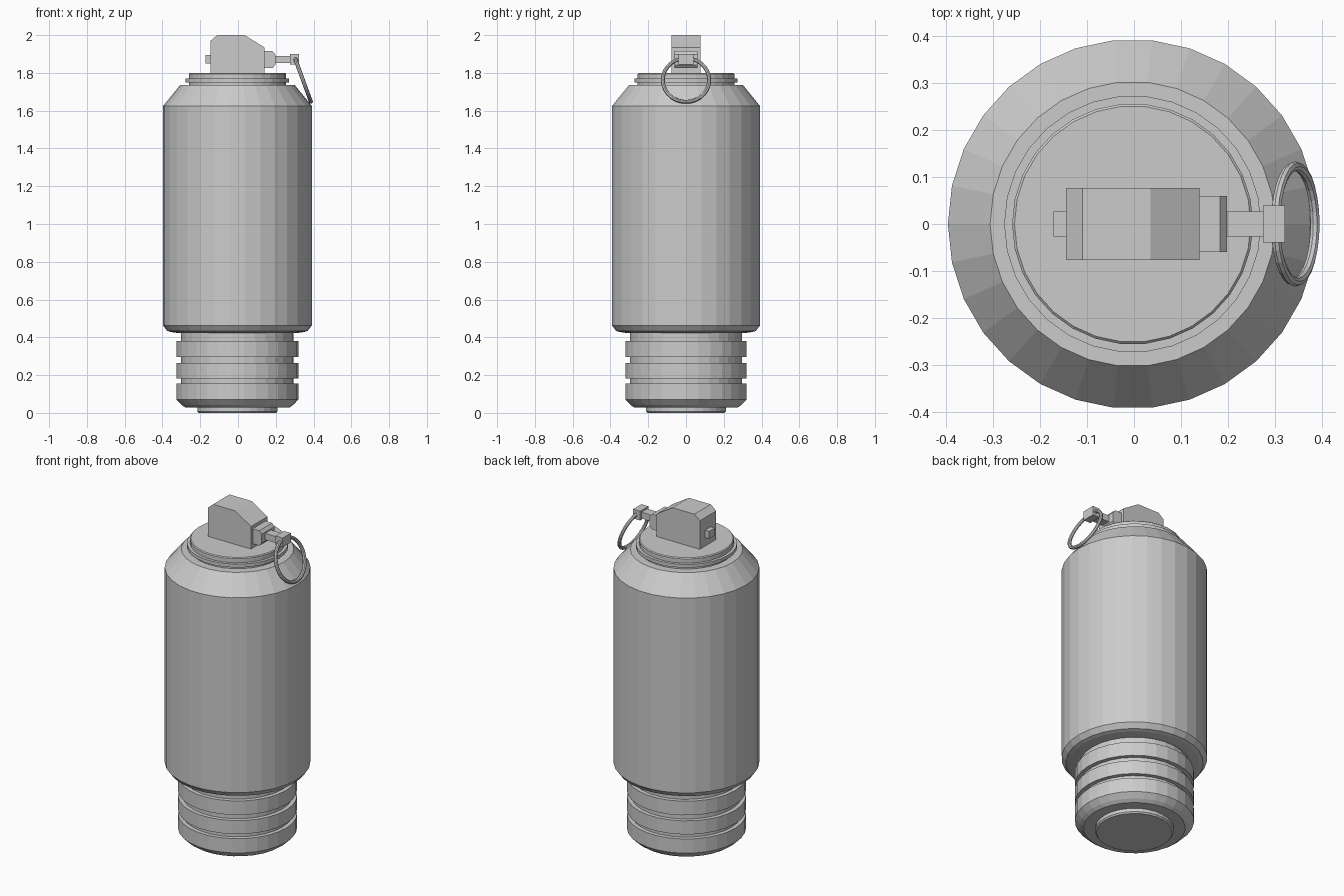
import bpy, bmesh, math

if "Cube" in bpy.data.objects:
    bpy.data.objects.remove(bpy.data.objects["Cube"])

CX = -0.003   # axis of the turned parts
SIDES = 30


def finish(name, bm):
    bmesh.ops.recalc_face_normals(bm, faces=bm.faces)
    mesh = bpy.data.meshes.new(name)
    bm.to_mesh(mesh)
    bm.free()
    ob = bpy.data.objects.new(name, mesh)
    bpy.context.collection.objects.link(ob)
    return ob


def lathe(name, profile):
    """Turn (radius, z) points around the vertical axis and cap both ends."""
    bm = bmesh.new()
    rings = []
    for r, z in profile:
        rings.append([bm.verts.new((CX + r * math.cos(2 * math.pi * i / SIDES),
                                    r * math.sin(2 * math.pi * i / SIDES), z))
                      for i in range(SIDES)])
    for a, b in zip(rings, rings[1:]):
        for i in range(SIDES):
            j = (i + 1) % SIDES
            bm.faces.new((a[i], a[j], b[j], b[i]))
    bm.faces.new(rings[0])
    bm.faces.new(rings[-1])
    return finish(name, bm)


def extrude_y(name, profile, half):
    """Extrude an (x, z) outline symmetrically along y."""
    bm = bmesh.new()
    a = [bm.verts.new((x, -half, z)) for x, z in profile]
    b = [bm.verts.new((x, half, z)) for x, z in profile]
    bm.faces.new(a)
    bm.faces.new(b)
    n = len(a)
    for i in range(n):
        j = (i + 1) % n
        bm.faces.new((a[i], a[j], b[j], b[i]))
    return finish(name, bm)


def box(name, x0, x1, z0, z1, half):
    return extrude_y(name, [(x0, z0), (x1, z0), (x1, z1), (x0, z1)], half)


# Grooved base
GROOVE, BAND = 0.298, 0.322
base = [(0.205, 0), (0.212, 0.008), (0.212, 0.028), (0.275, 0.028),
        (0.295, 0.042), (BAND, 0.07), (BAND, 0.155)]
for z0, z1 in ((0.182, 0.263), (0.296, 0.38)):
    base += [(GROOVE, base[-1][1]), (GROOVE, z0), (BAND, z0), (BAND, z1)]
base += [(GROOVE, 0.38), (GROOVE, 0.44)]
lathe("grooved_base", base)

# Main body with sloped shoulder
lathe("body", [(0.31, 0.422), (0.352, 0.428), (0.372, 0.434), (0.394, 0.463),
               (0.394, 1.625), (0.304, 1.735), (0.25, 1.735)])

# Top cap with a raised rim
lathe("cap", [(0.257, 1.72), (0.257, 1.75), (0.274, 1.75), (0.274, 1.77),
              (0.257, 1.77), (0.257, 1.795), (0.252, 1.80)])

# Fuse housing on top
extrude_y("fuse_housing", [(-0.145, 1.795), (0.14, 1.795), (0.14, 1.935),
                           (0.035, 2.0), (-0.11, 2.0), (-0.145, 1.97)], 0.077)
box("pin_tip", -0.172, -0.14, 1.85, 1.895, 0.027)
extrude_y("pin_collar", [(0.13, 1.825), (0.183, 1.825), (0.198, 1.843),
                         (0.198, 1.897), (0.183, 1.915), (0.13, 1.915)], 0.06)

# Pull pin
box("pin_rod", 0.19, 0.28, 1.852, 1.89, 0.027)
box("pin_head", 0.275, 0.322, 1.845, 1.9, 0.039)

# Tilted pull ring
bpy.ops.mesh.primitive_torus_add(
    major_radius=0.123, minor_radius=0.0105, major_segments=28, minor_segments=8,
    location=(0.344, 0, 1.762), rotation=(0, math.radians(70), 0))
bpy.context.object.name = "pull_ring"
